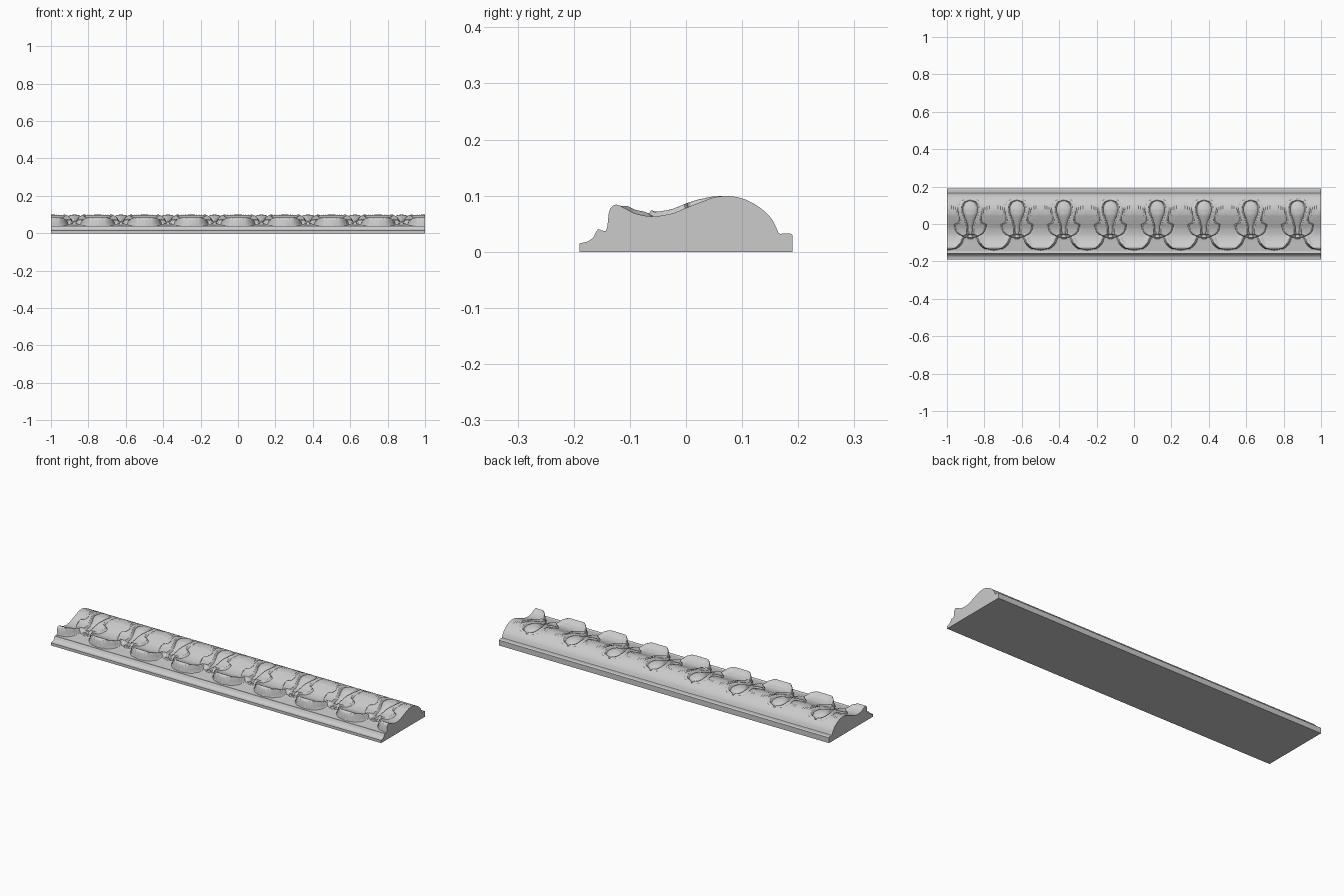
import bpy, bmesh, math

if "Cube" in bpy.data.objects:
    bpy.data.objects.remove(bpy.data.objects["Cube"])

PERIOD, COUNT, NX, NY = 0.25, 8, 64, 152
W = 0.19


def curve(y, pts):
    """Monotone-looking smooth interpolation through a few (y, value) points."""
    if y <= pts[0][0]:
        return pts[0][1]
    for i in range(len(pts) - 1):
        (y0, v0), (y1, v1) = pts[i], pts[i + 1]
        if y <= y1:
            h = y1 - y0
            def slope(j):
                if j in (0, len(pts) - 1):
                    k = max(j, 1)
                    return (pts[k][1] - pts[k-1][1]) / (pts[k][0] - pts[k-1][0])
                a = (pts[j][1] - pts[j-1][1]) / (pts[j][0] - pts[j-1][0])
                b = (pts[j+1][1] - pts[j][1]) / (pts[j+1][0] - pts[j][0])
                return 0 if a * b <= 0 else 2 * a * b / (a + b)
            t = (y - y0) / h
            return ((2*t**3 - 3*t*t + 1) * v0 + (t**3 - 2*t*t + t) * h * slope(i)
                    + (3*t*t - 2*t**3) * v1 + (t**3 - t*t) * h * slope(i + 1))
    return pts[-1][1]


def step(a, b, t):
    t = min(1, max(0, (t - a) / (b - a)))
    return t * t * (3 - 2 * t)


# Section through a leaf, and section of the ground between leaves
LEAF = [(-.19, .015), (-.176, .018), (-.166, .025), (-.156, .040), (-.145, .037),
        (-.140, .055), (-.136, .076), (-.125, .084), (-.11, .078), (-.09, .068),
        (-.06, .063), (-.03, .067), (0, .078), (.03, .090), (.055, .098),
        (.075, .0995), (.1, .095), (.12, .086), (.14, .072), (.155, .055),
        (.163, .038), (.166, .032), (.185, .033), (.19, .029)]
GROUND = [(-.145, .037), (-.12, .040), (-.08, .045), (-.055, .056), (-.04, .065)]
# Half-widths around each drop: gap between leaves, sepals, drop
GAP = [(-.141, .13), (-.137, .105), (-.13, .078), (-.115, .058), (-.1, .046),
       (-.075, .036), (-.06, .03), (-.05, -.02)]
SEPAL = [(-.075, .0), (-.068, .035), (-.055, .06), (-.035, .078), (-.005, .085),
         (.008, .062), (.03, .056), (.08, .062), (.12, .05), (.14, .0)]
DROP = [(-.075, .014), (-.05, .008), (-.02, .010), (.01, .017), (.045, .031),
        (.075, .038), (.1, .034), (.117, .021), (.124, .0)]


def height(x, y):
    ax = abs(x)
    z = curve(y, LEAF)
    # scalloped leaf tips with a rolled lip
    if -.145 < y < -.04:
        gap = curve(y, GAP)
        lip = .007 * math.exp(-((ax - gap - .014) / .011) ** 2)
        lip *= step(-.12, -.1, y) * (1 - step(-.075, -.05, y))
        inside = step(-.003, .006, ax - gap)
        g = curve(y, GROUND)
        z = g + (z + lip - g) * inside
    if -.08 < y < .15:
        # raised sepals hugging the drop
        sw, dw = curve(y, SEPAL), curve(y, DROP)
        lift = .008 * (1 - step(.0, .07, y))
        if sw > 0:
            z += lift * step(0, .007, sw - ax)
            z -= .003 * math.exp(-((ax - sw - .002) / .004) ** 2)
        # hollow around the drop, then the drop itself
        fade = step(-.08, -.06, y) * (1 - step(.122, .138, y))
        z -= .014 * fade * (1 - step(0, .012, ax - dw))
        if ax < dw and y < .124:
            z += (.007 + .007 * step(0, .06, y)) * math.sqrt(1 - (ax / dw) ** 2)
    # short carved veins fanning over the crown
    for k in range(4):
        xv = .064 + .012 * k + .12 * (y - .06) * (1 - k / 4)
        w = step(.0 + .012 * k, .04 + .012 * k, y) * (1 - step(.09, .135, y))
        z -= .0022 * w * math.exp(-((ax - xv) / .003) ** 2)
    return min(z, .1)


# One repeat of the relief, reused along the whole length
ys = [-W + 2 * W * j / NY for j in range(NY + 1)]
repeat = []
for i in range(NX):
    x = (i / NX - .5) * PERIOD
    repeat.append([(y, height(x, y)) for y in ys])

bm = bmesh.new()
columns = []
for i in range(NX * COUNT + 1):
    x = -1 + PERIOD * i / NX
    ring = [(-W, 0)] + repeat[i % NX] + [(W, 0)]
    columns.append([bm.verts.new((x, y, z)) for y, z in ring])
n = len(columns[0])
for a, b in zip(columns, columns[1:]):
    for j in range(n):
        k = (j + 1) % n
        bm.faces.new((a[j], b[j], b[k], a[k]))
# flat sawn ends
bm.faces.new(columns[0])
bm.faces.new(columns[-1][::-1])
bmesh.ops.recalc_face_normals(bm, faces=bm.faces)

mesh = bpy.data.meshes.new("carved_moulding")
bm.to_mesh(mesh)
bm.free()
moulding = bpy.data.objects.new("carved_moulding", mesh)
bpy.context.collection.objects.link(moulding)
bpy.context.view_layer.objects.active = moulding
moulding.select_set(True)
bpy.ops.object.shade_smooth_by_angle(angle=math.radians(40))
